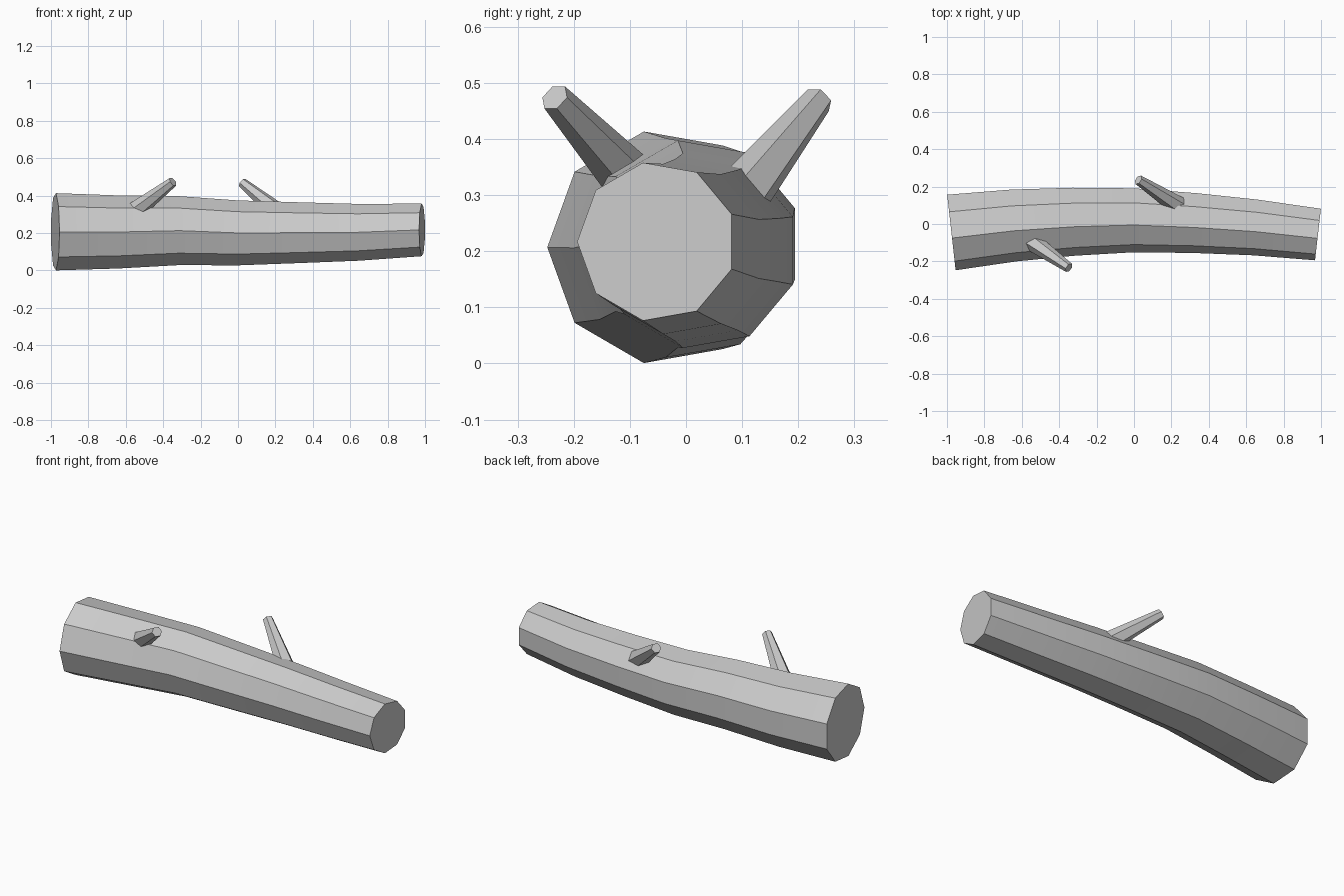
import bpy, bmesh, math
from mathutils import Vector

if "Cube" in bpy.data.objects:
    bpy.data.objects.remove(bpy.data.objects["Cube"])


def tube(name, rings, sides):
    """Skin capped rings; each ring is (centre, direction, radius)."""
    bm = bmesh.new()
    loops = []
    for centre, direction, r in rings:
        d = Vector(direction).normalized()
        # side runs across the path, up is perpendicular to both
        side = Vector((0, 0, 1)).cross(d).normalized()
        up = d.cross(side)
        loop = []
        for k in range(sides):
            a = math.pi + 2 * math.pi * k / sides
            loop.append(bm.verts.new(Vector(centre) + r * (math.cos(a) * side + math.sin(a) * up)))
        loops.append(loop)
    for a, b in zip(loops, loops[1:]):
        for k in range(sides):
            n = (k + 1) % sides
            bm.faces.new((a[k], a[n], b[n], b[k]))
    bm.faces.new(loops[0][::-1])
    bm.faces.new(loops[-1])
    bmesh.ops.recalc_face_normals(bm, faces=bm.faces)
    mesh = bpy.data.meshes.new(name)
    bm.to_mesh(mesh)
    bm.free()
    obj = bpy.data.objects.new(name, mesh)
    bpy.context.collection.objects.link(obj)
    bpy.ops.object.select_all(action='DESELECT')
    obj.select_set(True)
    bpy.context.view_layer.objects.active = obj
    bpy.ops.object.shade_smooth_by_angle(angle=math.radians(25))
    return obj


# Log: gently bent, evenly tapering nine-sided trunk
path = [(-0.977, -0.039, 0.207), (-0.645, -0.002, 0.206), (-0.32, 0.018, 0.213),
        (0.0, 0.025, 0.201), (0.325, 0.010, 0.202), (0.65, -0.014, 0.204),
        (0.984, -0.052, 0.217)]
rings = []
for i, p in enumerate(path):
    before, after = path[max(i - 1, 0)], path[min(i + 1, 6)]
    tangent = (after[0] - before[0], after[1] - before[1], 0)
    rings.append((p, tangent, 0.2095 - 0.0111 * i))
tube("log", rings, 9)

# Branch stubs: six-sided tapered pegs sunk into the log
for name, base, tip in (("front_branch", (-0.57, -0.077, 0.303), (-0.348, -0.234, 0.474)),
                        ("back_branch", (0.25, 0.088, 0.285), (0.023, 0.236, 0.469))):
    direction = Vector(tip) - Vector(base)
    tube(name, [(base, direction, 0.053), (tip, direction, 0.027)], 6)
